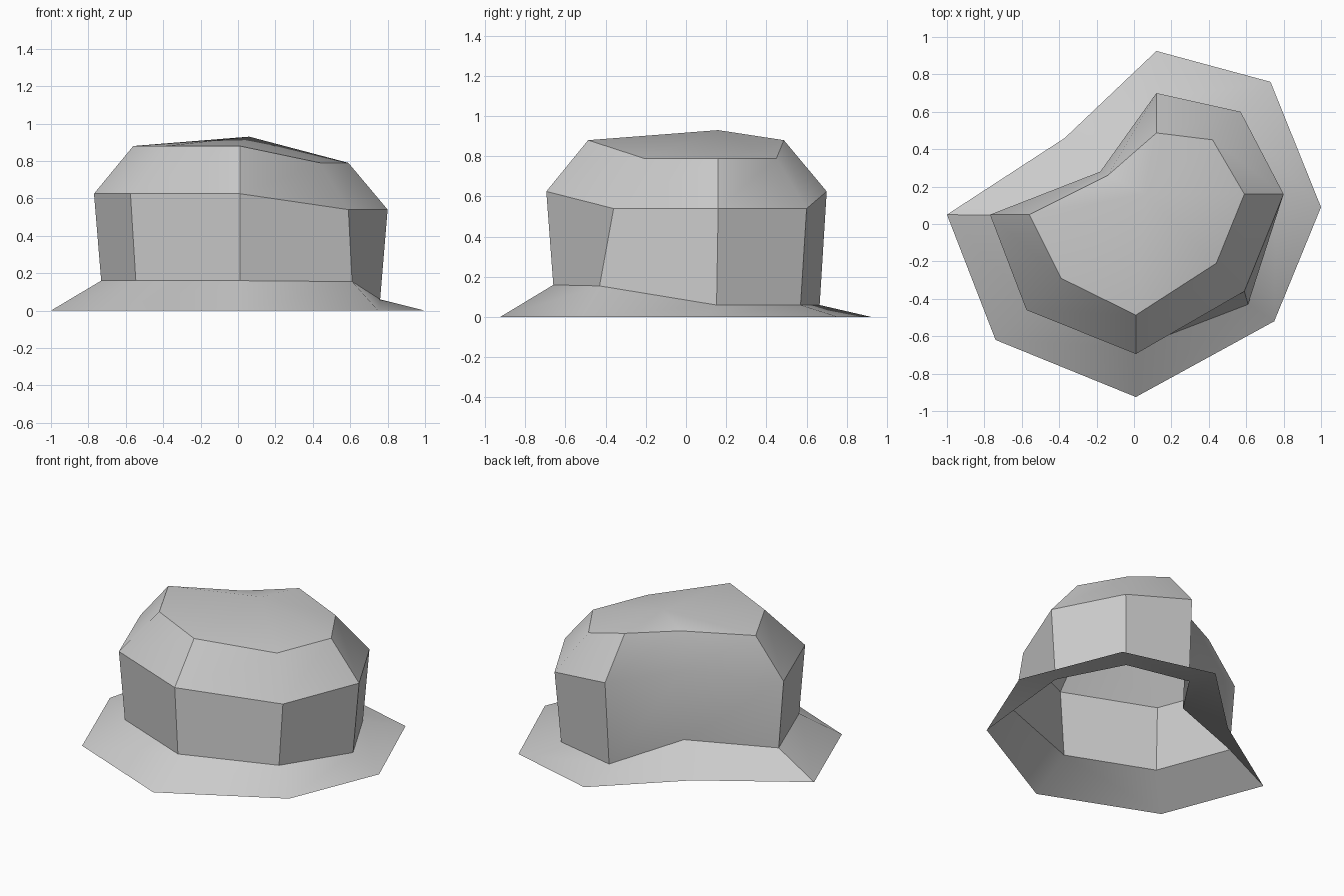
import bpy
import bmesh
import math

default_cube = bpy.data.objects.get("Cube")
if default_cube:
    bpy.data.objects.remove(default_cube, do_unlink=True)


def make_material(name, colour):
    material = bpy.data.materials.new(name)
    material.use_nodes = True
    material.diffuse_color = colour
    shader = material.node_tree.nodes["Principled BSDF"]
    shader.inputs["Base Color"].default_value = colour
    return material


def ring(bm, outline, heights):
    """Add one closed ring of vertices from a plan outline and its heights."""
    return [bm.verts.new((x, y, z)) for (x, y), z in zip(outline, heights)]


def bridge(bm, lower, upper):
    """Join two rings of equal size with a band of quads."""
    count = len(lower)
    for i in range(count):
        j = (i + 1) % count
        bm.faces.new((lower[i], lower[j], upper[j], upper[i]))


def fan(bm, rim, apex_position):
    """Close a ring with triangles that meet in one raised point."""
    apex = bm.verts.new(apex_position)
    for i, vertex in enumerate(rim):
        bm.faces.new((vertex, rim[(i + 1) % len(rim)], apex))


def sides(high, low):
    """Heights round the ring: the three corners on the left sit lower."""
    return [high] * 3 + [low] * 3 + [high] * 2


# Plan outlines, starting at the right-hand point and running past the front
brim_outline = [(-1, .05), (-.74, -.62), (.01, -.925), (.75, -.52),
                (1, .09), (.73, .76), (.12, .925), (-.37, .46)]
wall_outline = [(-.77, .05), (-.575, -.46), (.01, -.695), (.59, -.36),
                (.8, .16), (.57, .6), (.12, .7), (-.18, .28)]
cap_outline = [(-.56, .05), (-.39, -.29), (.01, -.487), (.44, -.21),
               (.59, .16), (.42, .45), (.12, .487), (-.14, .26)]

# The foot of the wall tapers in, except for the flared front left corner
foot_outline = [(x * .95, y * .95) for x, y in wall_outline]
foot_outline[3] = (.61, -.43)
foot_heights = [.16, .16, .16, .155, .06, .06, .06, .15]

# Crown and brim: one open shell of brim, wall, sloped shoulder and cap
bm = bmesh.new()
brim = ring(bm, brim_outline, sides(0, 0))
foot = ring(bm, foot_outline, foot_heights)
wall = ring(bm, wall_outline, sides(.625, .54))
cap = ring(bm, cap_outline, sides(.88, .79))
for lower, upper in ((brim, foot), (foot, wall), (wall, cap)):
    bridge(bm, lower, upper)
fan(bm, cap, (.06, .16, .93))
bmesh.ops.recalc_face_normals(bm, faces=bm.faces)

mesh = bpy.data.meshes.new("hat_shell")
bm.to_mesh(mesh)
bm.free()
mesh.materials.append(make_material("plain grey", (.6, .6, .6, 1)))

shell = bpy.data.objects.new("hat_shell", mesh)
bpy.context.collection.objects.link(shell)

# Soft shading across gentle bends, crisp corners elsewhere
bpy.ops.object.select_all(action="DESELECT")
shell.select_set(True)
bpy.context.view_layer.objects.active = shell
bpy.ops.object.shade_smooth_by_angle(angle=math.radians(35))
